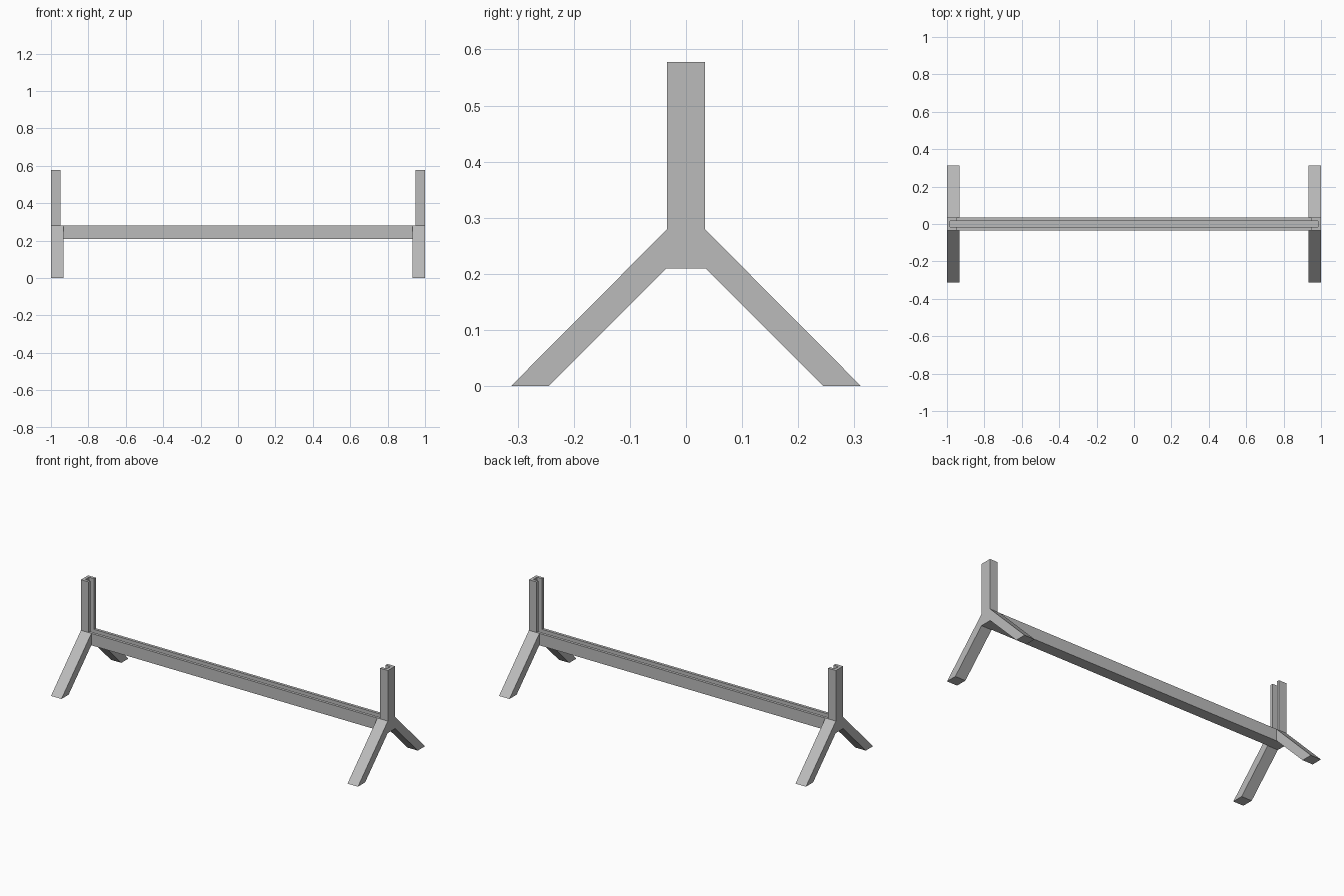
import bpy
import bmesh

cube = bpy.data.objects.get("Cube")
if cube:
    bpy.data.objects.remove(cube, do_unlink=True)

GREY = (0.5, 0.5, 0.5, 1.0)
HALF = 0.0335      # half width of the timber
JOINT = 0.28       # top of the beam
UNDER = 0.21       # underside of the beam
INNER = 0.932      # inner face of the legs

grey = bpy.data.materials.new("grey")
grey.use_nodes = True
grey.diffuse_color = GREY
grey.node_tree.nodes["Principled BSDF"].inputs["Base Color"].default_value = GREY


def extrude_profile(name, profile, x0, x1):
    """Solid made from a (y, z) profile pushed along x."""
    bm = bmesh.new()
    face = bm.faces.new([bm.verts.new((x0, y, z)) for y, z in profile])
    grown = bmesh.ops.extrude_face_region(bm, geom=[face])["geom"]
    verts = [v for v in grown if isinstance(v, bmesh.types.BMVert)]
    bmesh.ops.translate(bm, verts=verts, vec=(x1 - x0, 0, 0))
    bmesh.ops.recalc_face_normals(bm, faces=bm.faces)
    mesh = bpy.data.meshes.new(name)
    bm.to_mesh(mesh)
    bm.free()
    mesh.materials.append(grey)
    obj = bpy.data.objects.new(name, mesh)
    bpy.context.collection.objects.link(obj)
    return obj


def rectangle(half, low, high):
    return [(-half, low), (half, low), (half, high), (-half, high)]


# Splayed leg outline, mirrored in y
half_leg = [(HALF, JOINT), (0.312, 0), (0.245, 0), (0.035, UNDER)]
leg_profile = half_leg + [(-y, z) for y, z in reversed(half_leg)]

# Panel slot running along the beam and up both posts
slot = extrude_profile("slot_cutter", rectangle(0.0167, 0.246, 0.7), -0.983, 0.983)
slot.hide_render = True

parts = [extrude_profile("cross_beam", rectangle(HALF, UNDER, JOINT), -INNER, INNER)]
for side, s in (("left", 1), ("right", -1)):
    parts.append(extrude_profile(side + "_legs", leg_profile, s * INNER, s))
    parts.append(extrude_profile(side + "_post", rectangle(HALF, JOINT, 0.578), s * 0.95, s))

for part in parts:
    cut = part.modifiers.new("slot", "BOOLEAN")
    cut.operation = "DIFFERENCE"
    cut.solver = "EXACT"
    cut.object = slot
    bpy.context.view_layer.objects.active = part
    bpy.ops.object.modifier_apply(modifier=cut.name)

bpy.data.objects.remove(slot, do_unlink=True)
